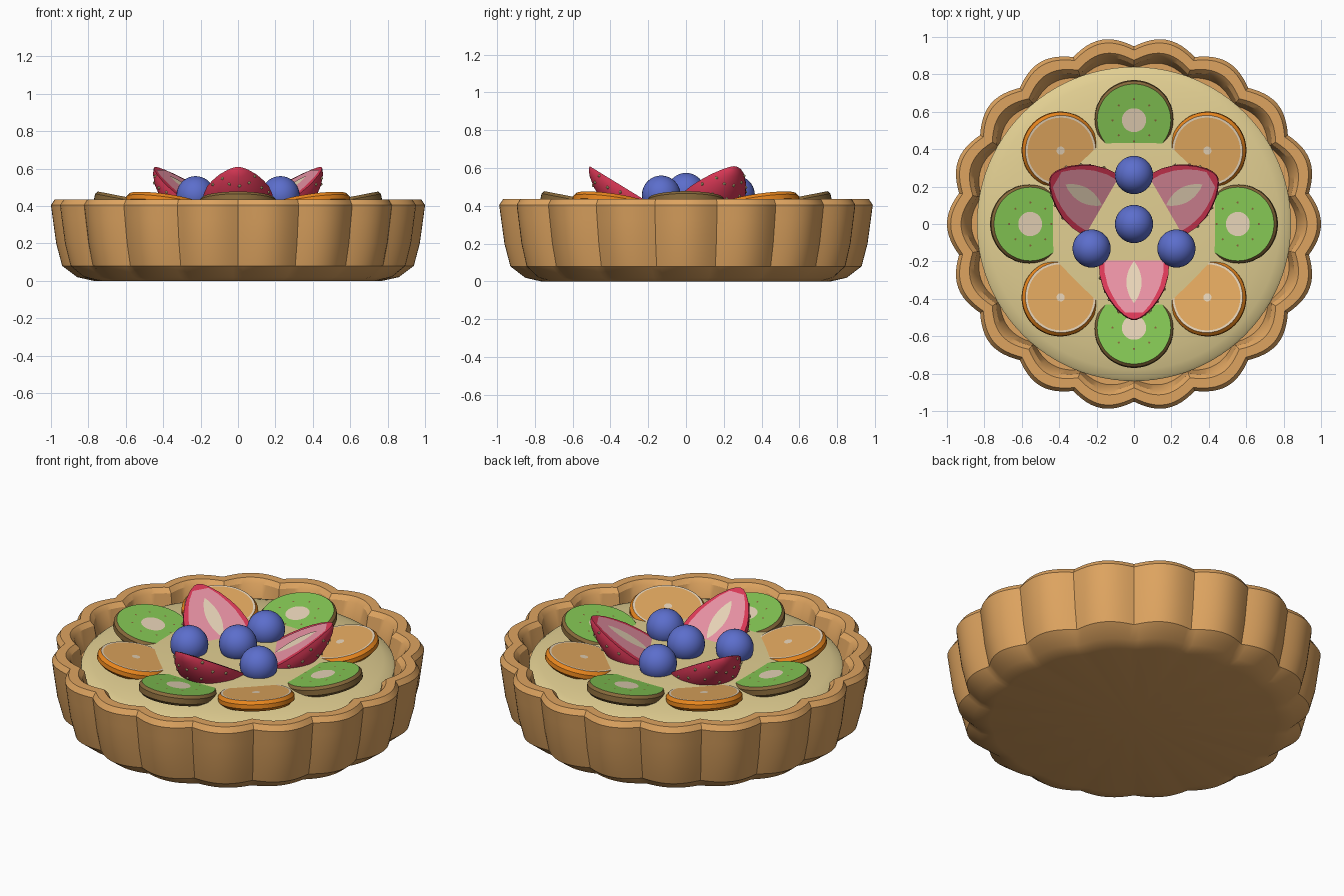
import bpy, bmesh, math
from mathutils import Matrix, Vector

cube = bpy.data.objects.get("Cube")
if cube:
    bpy.data.objects.remove(cube, do_unlink=True)


def material(name, r, g, b):
    lin = [((c / 255 + 0.055) / 1.055) ** 2.4 for c in (r, g, b)] + [1]
    m = bpy.data.materials.new(name)
    m.use_nodes = True
    m.diffuse_color = lin
    bsdf = next(n for n in m.node_tree.nodes if n.type == 'BSDF_PRINCIPLED')
    bsdf.inputs["Base Color"].default_value = lin
    bsdf.inputs["Roughness"].default_value = 0.6
    return m


CRUST = material("baked crust", 222, 164, 96)
CREAM = material("custard cream", 226, 207, 146)
GREEN = material("kiwi green", 132, 198, 84)
BROWN = material("kiwi skin brown", 134, 104, 58)
PALE = material("pale core", 232, 212, 184)
RIND = material("orange rind", 236, 136, 30)
FLESH = material("orange flesh", 228, 170, 96)
RED = material("strawberry red", 218, 56, 86)
PINK = material("strawberry pink", 230, 144, 162)
BLUE = material("blueberry blue", 92, 110, 204)


def finish(name, bm, mats, matrix=Matrix(), angle=30):
    me = bpy.data.meshes.new(name)
    bm.to_mesh(me)
    bm.free()
    for m in mats:
        me.materials.append(m)
    me.shade_smooth()
    me.set_sharp_from_angle(angle=math.radians(angle))
    ob = bpy.data.objects.new(name, me)
    ob.matrix_world = matrix
    bpy.context.collection.objects.link(ob)
    return ob


def grid(rows, closed, bands=None):
    """Skin rows of points with quads; bands gives a material index per row."""
    bm = bmesh.new()
    vs = [[bm.verts.new(p) for p in row] for row in rows]
    n = len(rows[0])
    for k in range(len(rows) - 1):
        for i in range(n if closed else n - 1):
            j = (i + 1) % n
            f = bm.faces.new((vs[k][i], vs[k][j], vs[k + 1][j], vs[k + 1][i]))
            f.material_index = bands[k] if bands else 0
    bmesh.ops.remove_doubles(bm, verts=bm.verts, dist=0.00005)
    return bm


def lathe(profile, n, bands=None, flutes=0):
    """Revolve (radius, height, flute depth) points from bottom to top."""
    rows = []
    for r, z, *d in profile:
        row = []
        for i in range(n):
            a = math.tau * i / n
            rr = r - (d[0] if d else 0) * (1 - abs(math.cos(flutes * a / 2)))
            row.append((rr * math.cos(a), rr * math.sin(a), z))
        rows.append(row)
    return grid(rows, True, bands)


def place(degrees, radius, z, tilt):
    return (Matrix.Rotation(math.radians(degrees), 4, 'Z')
            @ Matrix.Translation((radius, 0, z))
            @ Matrix.Rotation(math.radians(-tilt), 4, 'Y'))


def plate(name, points, z, mat, matrix):
    bm = bmesh.new()
    bm.faces.new([bm.verts.new((x, y, z)) for x, y in points])
    bmesh.ops.recalc_face_normals(bm, faces=bm.faces)
    if next(iter(bm.faces)).normal.z < 0:
        bmesh.ops.reverse_faces(bm, faces=bm.faces[:])
    return finish(name, bm, [mat], matrix)


# Fluted pastry shell
shell = [(0, 0, 0), (0.77, 0, 0.01), (0.86, 0.02, 0.03), (0.94, 0.08, 0.045),
         (0.972, 0.2, 0.05), (0.99, 0.33, 0.05), (1, 0.405, 0.05),
         (0.98, 0.435, 0.05), (0.925, 0.435, 0.05), (0.9, 0.41, 0.05),
         (0.87, 0.3, 0.04), (0, 0.28, 0)]
finish("pastry_shell", lathe(shell, 216, flutes=18), [CRUST])

# Domed custard filling
dome = [(0, 0.26), (0.84, 0.26), (0.84, 0.345), (0.825, 0.357), (0.78, 0.372),
        (0.7, 0.389), (0.6, 0.403), (0.45, 0.416), (0.25, 0.421), (0, 0.422)]
finish("custard_filling", lathe(dome, 96), [CREAM])

# Fruit slices around the edge, tilted toward the middle
kiwi = [(0, -0.06), (0.195, -0.06), (0.21, -0.045), (0.21, -0.015),
        (0.197, 0), (0.065, 0), (0, 0)]
orange = [(0, -0.06), (0.185, -0.06), (0.205, -0.042), (0.205, -0.018),
          (0.19, 0), (0.178, 0), (0.022, 0), (0, 0)]
for k in range(4):
    m = place(90 * k, 0.555, 0.44, 11)
    finish(f"kiwi_slice_{k + 1}", lathe(kiwi, 48, [0, 0, 0, 0, 1, 2]),
           [BROWN, GREEN, PALE], m)
    bm = bmesh.new()
    for s in range(8):
        a = math.tau * s / 8
        bmesh.ops.create_circle(bm, cap_ends=True, segments=8, radius=0.006,
                                matrix=Matrix.Translation((0.115 * math.cos(a), 0.115 * math.sin(a), 0.002)))
    finish(f"kiwi_seeds_{k + 1}", bm, [BROWN], m)

    m = place(90 * k + 45, 0.555, 0.44, 11)
    finish(f"orange_slice_{k + 1}", lathe(orange, 48, [0, 0, 0, 0, 1, 2, 1]),
           [RIND, PALE, FLESH], m)

# Halved strawberries, tips raised outward: (distance from tip, half width)
outline = [(0, 0), (0.008, 0.025), (0.03, 0.055), (0.08, 0.1), (0.14, 0.137),
           (0.2, 0.165), (0.28, 0.184), (0.36, 0.188), (0.42, 0.165),
           (0.455, 0.1), (0.465, 0)]


def width(s):
    for (s0, w0), (s1, w1) in zip(outline, outline[1:]):
        if s0 <= s <= s1:
            return w0 + (w1 - w0) * (s - s0) / (s1 - s0)


def skin_point(s, a):
    w = width(s)
    return Vector((-s, w * math.cos(a), -0.85 * w * math.sin(a)))


def mirrored(half):
    return half + [(x, -y) for x, y in reversed(half)]


for k in range(3):
    m = place(120 * k + 30, 0.51, 0.61, 31.5)
    bm = grid([[skin_point(s, math.pi * i / 20) for i in range(21)] for s, w in outline], False)
    bmesh.ops.holes_fill(bm, edges=[e for e in bm.edges if e.is_boundary], sides=0)
    bmesh.ops.recalc_face_normals(bm, faces=bm.faces)
    finish(f"strawberry_half_{k + 1}", bm, [RED], m, 40)
    face = [(-s - 0.01, w * 0.85) for s, w in outline[2:-1]]
    plate(f"strawberry_flesh_{k + 1}", mirrored(face), 0.003, PINK, m)
    core = [(-0.1 - 0.26 * t / 10, 0.04 * math.sin(math.pi * t / 10) ** 0.8 + 0.001)
            for t in range(11)]
    plate(f"strawberry_core_{k + 1}", mirrored(core), 0.006, PALE, m)
    # Seeds dotted over the skin
    bm = bmesh.new()
    for row, s in enumerate((0.07, 0.14, 0.21, 0.28)):
        for i in range(5):
            a = math.pi * (i + 0.35 + 0.3 * (row % 2)) / 5
            bmesh.ops.create_icosphere(bm, subdivisions=1, radius=0.009,
                                       matrix=Matrix.Translation(skin_point(s, a)))
    finish(f"strawberry_seeds_{k + 1}", bm, [CREAM], m)

# Blueberries: one in the middle, three around it
spots = [(0, 0, 0.472)]
for d in (90, 210, 330):
    a = math.radians(d)
    spots.append((0.262 * math.cos(a), 0.262 * math.sin(a), 0.458))
for k, spot in enumerate(spots):
    bm = bmesh.new()
    bmesh.ops.create_uvsphere(bm, u_segments=32, v_segments=20, radius=0.102)
    finish(f"blueberry_{k + 1}", bm, [BLUE], Matrix.Translation(spot))
